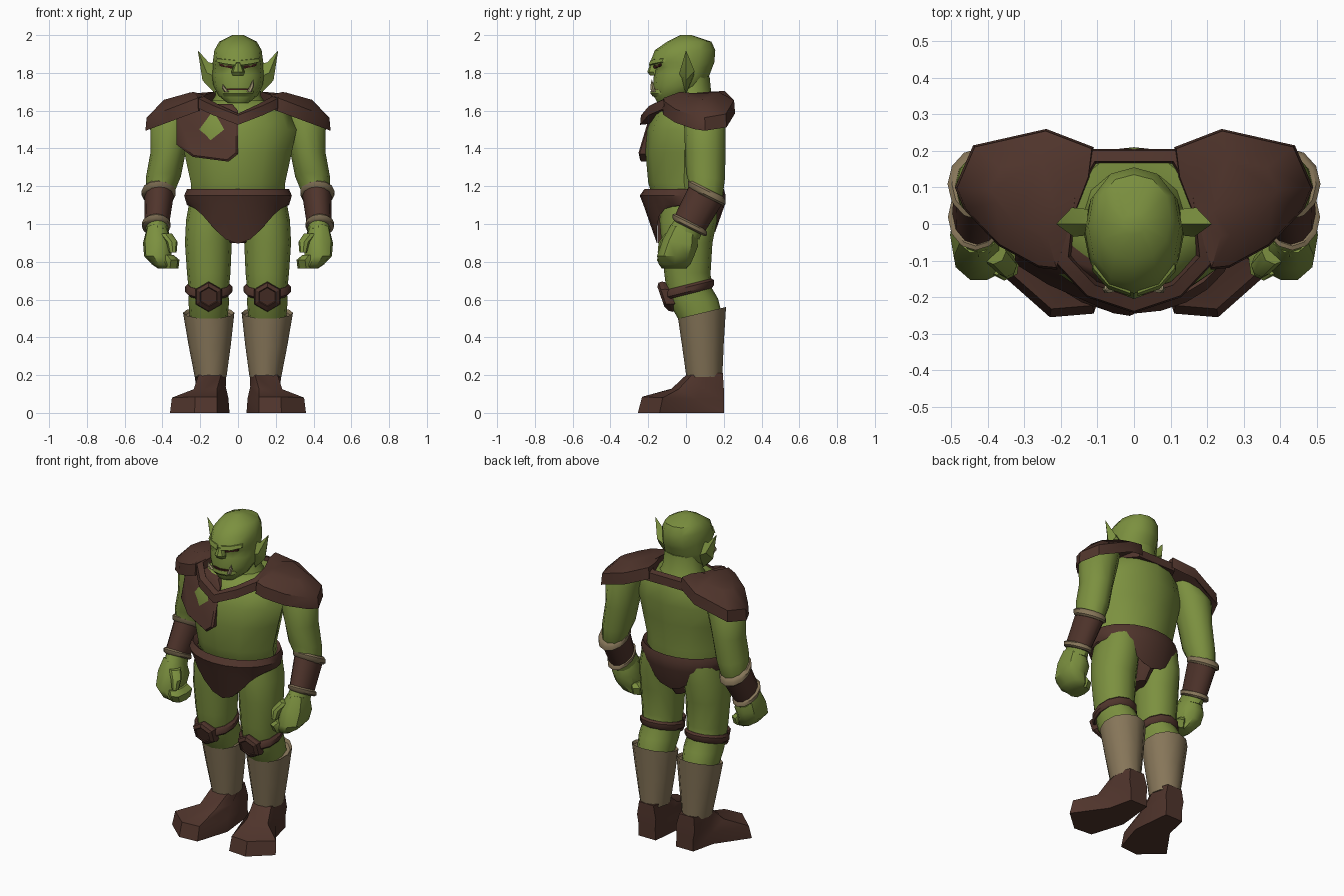
import bpy
import bmesh
from math import sin, cos, pi, radians

default_cube = bpy.data.objects.get("Cube")
if default_cube:
    bpy.data.objects.remove(default_cube, do_unlink=True)


def make_material(name, red, green, blue):
    material = bpy.data.materials.new(name)
    material.use_nodes = True
    colour = (red, green, blue, 1)
    material.diffuse_color = colour
    shader = next(n for n in material.node_tree.nodes if n.type == "BSDF_PRINCIPLED")
    shader.inputs["Base Color"].default_value = colour
    shader.inputs["Roughness"].default_value = .8
    return material


skin = make_material("green skin", .2, .28, .05)
leather = make_material("brown leather", .08, .035, .025)
hide = make_material("tan hide", .24, .18, .1)
dark = make_material("dark red", .05, .012, .01)
ivory = make_material("tusk ivory", .42, .36, .2)


def stack(name, material, loops, side=1, cap=True, closed=False, sharp=40):
    """Skin a list of equal point loops; side=-1 mirrors the part in x."""
    bm = bmesh.new()
    rows = [[bm.verts.new((x * side, y, z)) for x, y, z in loop] for loop in loops]
    pairs = list(zip(rows, rows[1:]))
    if closed:
        pairs.append((rows[-1], rows[0]))
    for low, high in pairs:
        for i in range(len(low)):
            j = (i + 1) % len(low)
            bm.faces.new((low[i], low[j], high[j], high[i]))
    if cap and not closed:
        bm.faces.new(rows[0])
        bm.faces.new(rows[-1])
    bmesh.ops.remove_doubles(bm, verts=bm.verts, dist=.0005)
    bmesh.ops.recalc_face_normals(bm, faces=bm.faces)
    mesh = bpy.data.meshes.new(name)
    bm.to_mesh(mesh)
    bm.free()
    mesh.materials.append(material)
    mesh.polygons.foreach_set("use_smooth", [True] * len(mesh.polygons))
    mesh.set_sharp_from_angle(angle=radians(sharp))
    part = bpy.data.objects.new(name, mesh)
    bpy.context.collection.objects.link(part)
    return part


def ring(x, z, rx, front, back, shear=0, n=12, power=2):
    """Rounded horizontal loop between two y limits, sheared up towards the back."""
    middle, ry = (front + back) / 2, (back - front) / 2
    points = []
    for i in range(n):
        c, s = cos(2 * pi * i / n), sin(2 * pi * i / n)
        k = (abs(c) ** power + abs(s) ** power) ** (-1 / power)
        points.append((x + rx * c * k, middle + ry * s * k, z + ry * s * k * shear))
    return points


def tube(name, material, rings, side=1, n=12, power=2, **options):
    loops = [ring(*r, n=n, power=power) for r in rings]
    return stack(name, material, loops, side, **options)


def band(name, material, r, height, side):
    """Short bevelled cuff around a limb."""
    x, z, rx, front, back, shear = r
    inset = .012
    rims = [(x, z + height * k, rx - inset * (abs(k) > .6), front + inset * (abs(k) > .6),
             back - inset * (abs(k) > .6), shear) for k in (-1, -.5, .5, 1)]
    tube(name, material, rims, side)


# Torso, with a slightly ridged chest
tube("torso", skin, [
    (0, 1.02, .19, -.11, .15), (0, 1.15, .25, -.18, .18), (0, 1.22, .25, -.2, .18),
    (0, 1.38, .285, -.215, .2), (0, 1.5, .31, -.205, .21), (0, 1.6, .27, -.165, .21),
    (0, 1.655, .19, -.11, .19)], power=1.85)
tube("neck", skin, [(0, 1.6, .17, -.1, .18), (0, 1.68, .12, -.07, .135),
                    (0, 1.78, .11, -.07, .125)])

# Head and face
tube("head", skin, [
    (0, 1.64, .055, -.15, -.05), (0, 1.68, .105, -.172, .04), (0, 1.73, .13, -.175, .1),
    (0, 1.79, .138, -.17, .125), (0, 1.83, .132, -.165, .14), (0, 1.855, .134, -.19, .15),
    (0, 1.92, .125, -.165, .155), (0, 1.965, .1, -.1, .135), (0, 2, .03, -.03, .03)],
    power=2.2)
tube("nose", skin, [(0, 1.86, .012, -.185, -.14), (0, 1.805, .036, -.205, -.14),
                    (0, 1.785, .028, -.19, -.14)], n=8)
tube("mouth", dark, [(0, 1.709, .08, -.184, -.06), (0, 1.717, .08, -.184, -.06)])
tube("lower_lip", skin, [(0, 1.675, .08, -.175, -.06), (0, 1.69, .088, -.189, -.06),
                         (0, 1.709, .085, -.186, -.06)])
for side, tusk_height in ((1, .065), (-1, .04)):
    label = "left" if side > 0 else "right"
    tube(label + "_tusk", ivory, [
        (.06, 1.70, .013, -.187, -.16), (.075, 1.70 + tusk_height * .5, .011, -.19, -.168),
        (.08, 1.70 + tusk_height, .001, -.182, -.18)], side, n=6)
    # Slanted eye plate beneath a heavy brow
    slots = []
    for depth in (0, .008):
        slots.append([(.03, -.17 + depth, 1.822), (.095, -.138 + depth, 1.836),
                      (.1, -.138 + depth, 1.849), (.03, -.174 + depth, 1.837)])
    stack(label + "_eye", dark, slots, side)
    stack(label + "_brow", skin, [
        [(.01, -.15, 1.84), (.01, -.197, 1.84), (.01, -.19, 1.865), (.01, -.15, 1.87)],
        [(.07, -.13, 1.848), (.07, -.178, 1.848), (.07, -.168, 1.872), (.07, -.13, 1.88)],
        [(.115, -.09, 1.858), (.115, -.128, 1.858), (.112, -.12, 1.875), (.11, -.09, 1.88)]],
        side)
    # Pointed ear
    stack(label + "_ear", skin, [
        [(.12, -.03, 1.78), (.12, 0, 1.69), (.12, .04, 1.78), (.12, 0, 1.85)],
        [(.165, -.035, 1.8), (.188, 0, 1.76), (.17, .045, 1.81), (.155, 0, 1.855)],
        [(.213, 0, 1.92)] * 4], side)

# Loincloth: belt whose lower edge drops to a front and a back flap
belt = [ring(0, z, rx, front, back, n=24) for z, rx, front, back in
        ((1.16, .24, -.19, .17), (1.185, .27, -.22, .2), (1.15, .285, -.245, .21),
         (1.1, .27, -.225, .205))]
hem = []
for x, y, z in belt[-1]:
    depth = abs(y) / (.225 if y < 0 else .205)
    drop, tuck = (.2, .32) if y < 0 else (.14, .25)
    hem.append((x * .96, y * (1 - tuck * depth ** 3), z - .005 - drop * depth ** 4))
stack("loincloth", leather, belt + [hem], cap=False)
tube("loincloth_gusset", leather, [(0, 1.1, .12, -.16, .18), (0, .98, .07, -.15, .16),
                                   (0, .9, .045, -.15, .1)])

# Collar strap around the neck
half_path = [(.12, -.185, 1.605), (.2, -.1, 1.645), (.18, .08, 1.665), (.12, .19, 1.65)]
path = [(0, -.225, 1.555)] + half_path + [(-x, y, z) for x, y, z in reversed(half_path)]
sections = []
for x, y, z in path:
    sections.append([(x * a, y * a, z + h) for a, h in
                     ((.85, -.025), (1.08, -.03), (1.06, .02), (.9, .03))])
stack("collar_strap", leather, sections, closed=True)

# Chest plate on the right breast
outline = [(0, 1.6), (0, 1.37), (-.05, 1.33), (-.24, 1.355), (-.325, 1.42),
           (-.325, 1.56), (-.23, 1.635), (-.03, 1.635)]
layers = []
for shrink, offset in ((1, .06), (1, 0), (.93, -.012)):
    loop = []
    for x, z in outline:
        x, z = -.16 + (x + .16) * shrink, 1.48 + (z - 1.48) * shrink
        loop.append((x, -.243 + .3 * (z - 1.38) - .4 * x + offset, z))
    layers.append(loop)
stack("chest_plate", leather, layers)

pad_outline = [(.11, .21), (.12, .13), (.17, 0), (.21, -.125), (.26, -.12), (.37, -.06),
               (.465, .04), (.49, .1), (.44, .215), (.24, .26)]
sole = [(.07, .2), (.19, .2), (.225, .05), (.36, -.14), (.23, -.255), (.11, -.245),
        (.045, -.04)]
instep = [(.07, .2, .13), (.2, .2, .13), (.225, .08, .14), (.235, -.04, .125),
          (.18, -.08, .125), (.11, -.07, .13), (.065, .03, .14)]
ankle = [(.09, .195, .21), (.19, .195, .21), (.228, .11, .21), (.21, .03, .2),
         (.15, .0, .2), (.09, .02, .2), (.062, .1, .21)]

for side, label in ((1, "left_"), (-1, "right_")):
    # Shoulder pad: thick rim rising to a rounded crown
    rim = [(x, y, 1.675 - .37 * x) for x, y in pad_outline]
    inner = [(.29 + (x - .29) * .85, .07 + (y - .07) * .85, z + .03) for x, y, z in rim]
    upper = [(.29 + (x - .29) * .97, .07 + (y - .07) * .97, z + .07) for x, y, z in rim]
    crown = [(.27 + (x - .27) * .55, .08 + (y - .08) * .55,
              1.7 - .28 * abs(.55 * (x - .27) + .03)) for x, y in pad_outline]
    stack(label + "shoulder_pad", leather, [inner, rim, upper, crown], side)

    # Arm, bracer and cuffs
    tube(label + "arm", skin, [
        (.3, 1.62, .09, .02, .18, 0), (.35, 1.53, .115, -.01, .21, 0),
        (.37, 1.38, .093, -.005, .21, 0), (.395, 1.25, .092, 0, .205, -.2),
        (.415, 1.16, .075, .02, .19, -.5), (.43, 1, .058, -.05, .09, -.5),
        (.425, .95, .06, -.09, .07, -.4)], side)
    tube(label + "bracer", leather, [(.417, 1.16, .078, .018, .197, -.5),
                                     (.43, 1, .066, -.062, .1, -.5)], side)
    band(label + "upper_cuff", hide, (.42, 1.165, .09, .01, .208, -.5), .024, side)
    band(label + "lower_cuff", hide, (.433, .995, .076, -.072, .11, -.5), .02, side)

    # Hand with curled fingers and a thumb
    tube(label + "hand", skin, [
        (.43, .97, .055, -.08, .06, -.4), (.425, .9, .078, -.125, .065, -.2),
        (.425, .83, .072, -.155, .045, 0), (.4, .785, .055, -.145, .025, 0),
        (.385, .765, .04, -.12, 0, 0)], side, n=10, power=2.6)
    tube(label + "fingers", skin, [
        (.375, .835, .035, -.14, .01, 0), (.355, .81, .045, -.155, .02, 0),
        (.36, .765, .045, -.13, .005, 0)], side, n=8, power=3)
    tube(label + "thumb", skin, [
        (.385, .95, .035, -.11, -.04, 0), (.35, .905, .03, -.145, -.08, 0),
        (.345, .85, .02, -.15, -.105, 0)], side, n=8)

    # Leg, boot shaft and shoe
    tube(label + "leg", skin, [
        (.135, 1.13, .12, -.13, .165), (.152, 1.02, .123, -.14, .165),
        (.157, .9, .124, -.13, .14), (.155, .74, .115, -.115, .13),
        (.155, .64, .105, -.1, .135, .2), (.155, .58, .107, -.075, .17, .2),
        (.155, .5, .1, -.03, .19, .2)], side, power=2.2)
    tube(label + "boot_shaft", hide, [
        (.155, .515, .125, -.03, .2, .24), (.155, .53, .136, -.042, .212, .24),
        (.15, .36, .112, -.02, .2, .1), (.145, .19, .084, .002, .192)], side)
    ground = [(x, y, 0) for x, y in sole]
    welt = [(.16 + (x - .16) * .95, y * .95 + .01, .075 - .04 * y) for x, y in sole]
    stack(label + "shoe", leather, [ground, welt, instep, ankle], side)

    # Knee strap and six-sided kneecap
    band(label + "knee_strap", leather, (.155, .655, .125, -.122, .148, .25), .026, side)
    cap_loops = []
    for radius, out in ((.07, .05), (.08, .01), (.074, -.012), (.052, -.025), (.047, -.02)):
        hexagon = []
        for i in range(6):
            angle = pi / 6 + i * pi / 3
            height = radius * sin(angle)
            hexagon.append((.155 + radius * cos(angle), -.108 + out - .35 * height,
                            .615 + height))
        cap_loops.append(hexagon)
    stack(label + "kneecap", leather, cap_loops, side, sharp=25)
